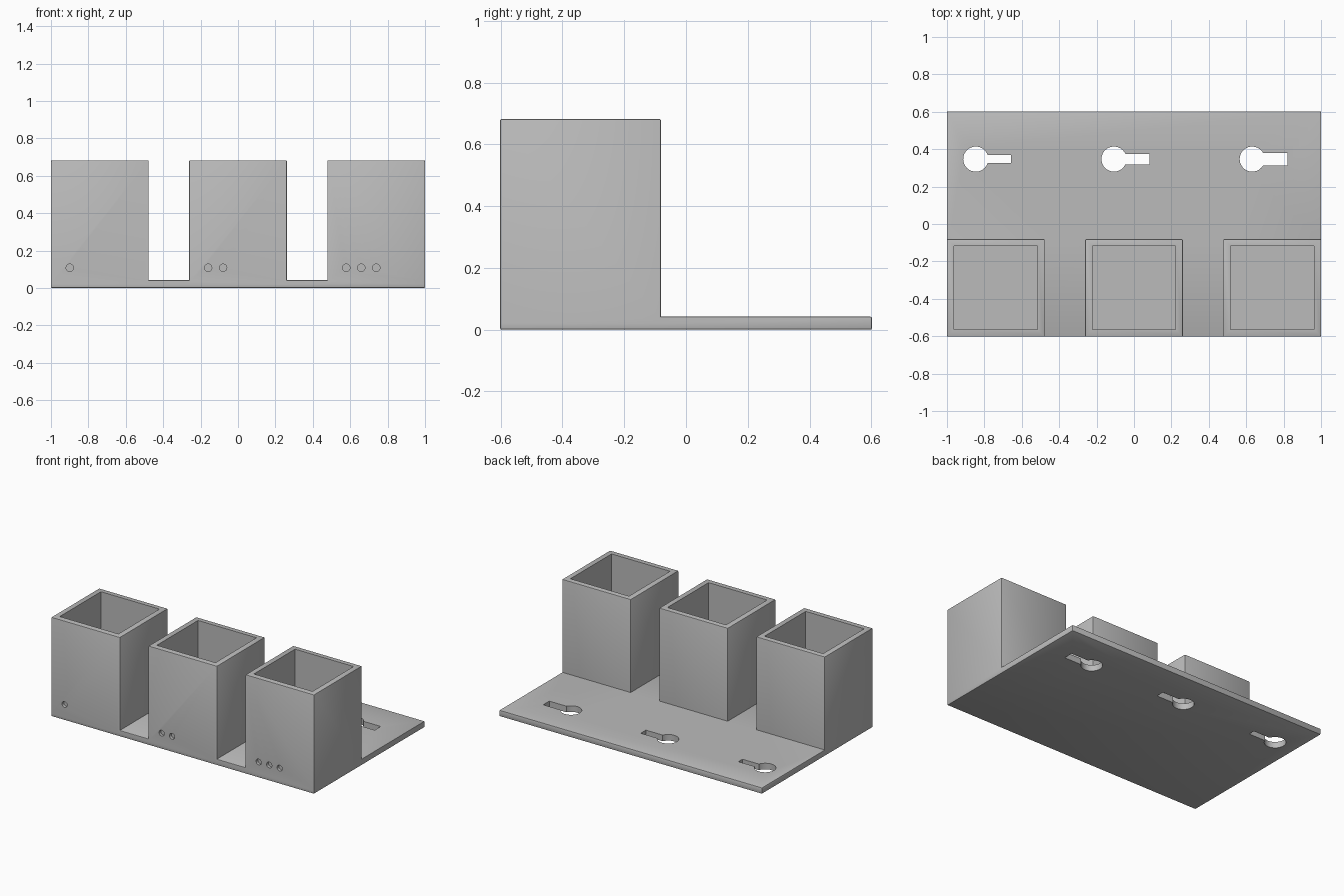
import bpy, bmesh, math
from mathutils import Matrix, Vector

if "Cube" in bpy.data.objects:
    bpy.data.objects.remove(bpy.data.objects["Cube"])

grey = bpy.data.materials.new("plain grey")
grey.diffuse_color = (0.5, 0.5, 0.5, 1)
grey.use_nodes = True
grey.node_tree.nodes["Principled BSDF"].inputs["Base Color"].default_value = grey.diffuse_color


def finish(name, bm):
    mesh = bpy.data.meshes.new(name)
    bm.to_mesh(mesh)
    bm.free()
    mesh.materials.append(grey)
    ob = bpy.data.objects.new(name, mesh)
    bpy.context.collection.objects.link(ob)
    return ob


def box(name, lo, hi, bevel=0.0, keep_bottom=False):
    lo, hi = Vector(lo), Vector(hi)
    bm = bmesh.new()
    bmesh.ops.create_cube(bm, size=1, matrix=Matrix.Translation((lo + hi) / 2)
                          @ Matrix.Diagonal((*(hi - lo), 1)))
    if bevel:
        edges = [e for e in bm.edges
                 if not (keep_bottom and all(v.co.z < lo.z + 1e-4 for v in e.verts))]
        bmesh.ops.bevel(bm, geom=edges, offset=bevel, segments=2, profile=0.5,
                        affect='EDGES')
    return finish(name, bm)


def cylinder(name, centre, radius, depth, sides, along_y=False):
    turn = Matrix.Rotation(math.radians(90), 4, 'X') if along_y else Matrix()
    bm = bmesh.new()
    bmesh.ops.create_cone(bm, cap_ends=True, segments=sides, radius1=radius,
                          radius2=radius, depth=depth,
                          matrix=Matrix.Translation(centre) @ turn)
    return finish(name, bm)


def combine(target, other, operation):
    mod = target.modifiers.new(operation.lower(), 'BOOLEAN')
    mod.operation = operation
    mod.solver = 'EXACT'
    mod.object = other
    bpy.context.view_layer.objects.active = target
    bpy.ops.object.modifier_apply(modifier=mod.name)
    bpy.data.objects.remove(other)


# Base plate
holder = box("wall_holder", (-1, -0.602, 0), (1, 0.602, 0.042), bevel=0.005)

# Three square cups, each with a cavity, a keyhole and counting dimples
for i, (cx, slot_half) in enumerate([(-0.739, 0.022), (0, 0.028), (0.739, 0.033)]):
    cup = box("cup", (cx - 0.261, -0.602, 0.02), (cx + 0.261, -0.081, 0.682),
              bevel=0.005, keep_bottom=True)
    combine(holder, cup, 'UNION')
    cavity = box("cavity", (cx - 0.223, -0.564, 0.042), (cx + 0.223, -0.117, 0.8))
    combine(holder, cavity, 'DIFFERENCE')

    # Keyhole: round head with a narrow slot to the right
    head = cylinder("keyhole_head", (cx - 0.107, 0.347, 0.02), 0.067, 0.2, 48)
    combine(holder, head, 'DIFFERENCE')
    slot = box("keyhole_slot", (cx - 0.107, 0.347 - slot_half, -0.1),
               (cx + 0.082, 0.347 + slot_half, 0.1))
    combine(holder, slot, 'DIFFERENCE')

    # Dimples on the front face: one, two, three
    for k in range(i + 1):
        dimple = cylinder("dimple", (cx - 0.16 + 0.08 * k, -0.602, 0.108),
                          0.02, 0.04, 24, along_y=True)
        combine(holder, dimple, 'DIFFERENCE')

# Smooth round walls, keep corners sharp
bpy.ops.object.select_all(action='DESELECT')
holder.select_set(True)
bpy.context.view_layer.objects.active = holder
bpy.ops.object.shade_smooth_by_angle(angle=math.radians(30))
